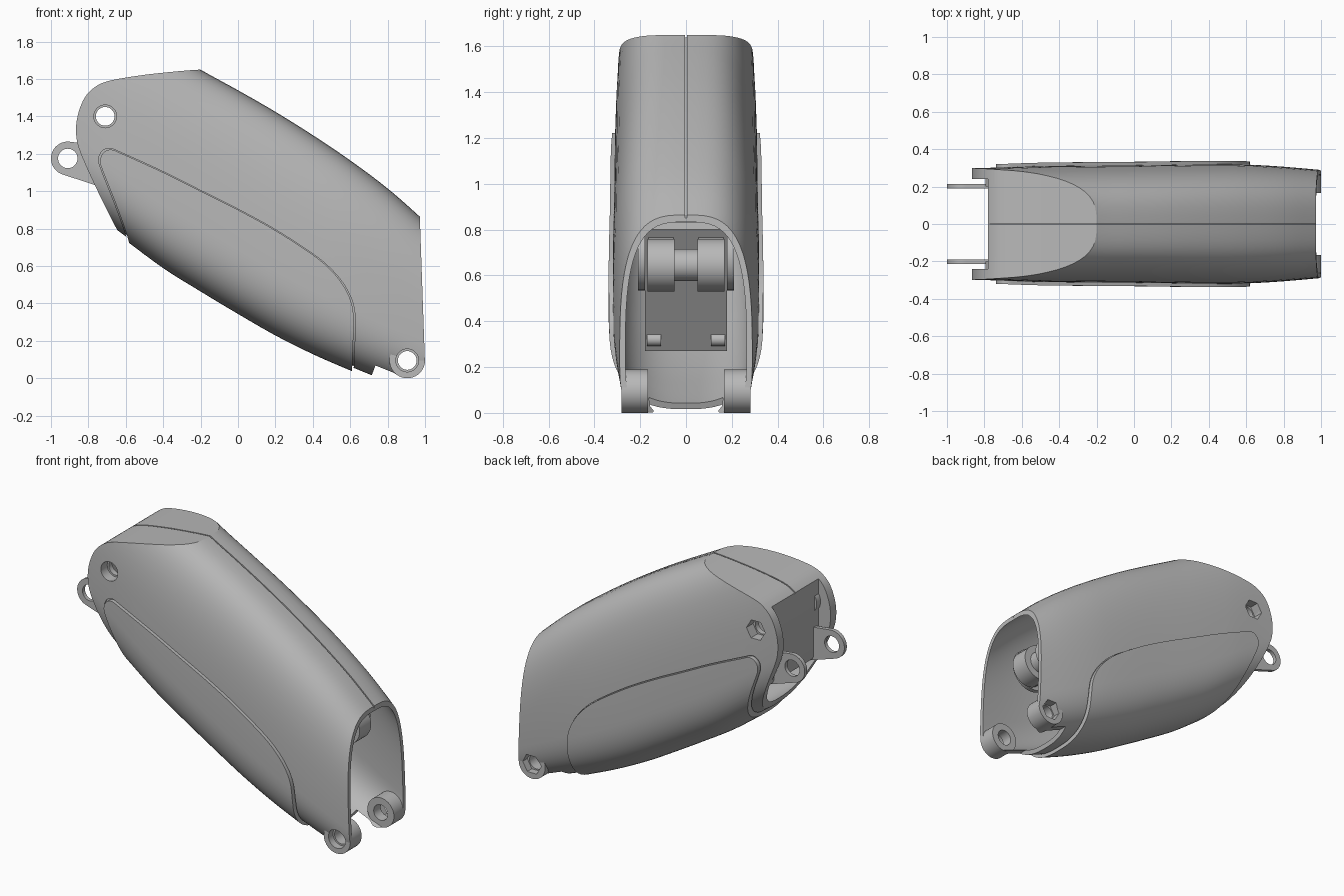
import bpy, bmesh, math

if "Cube" in bpy.data.objects:
    bpy.data.objects.remove(bpy.data.objects["Cube"])

grey = bpy.data.materials.new("plain grey")
grey.diffuse_color = (0.48, 0.48, 0.48, 1)
grey.use_nodes = True
grey.node_tree.nodes["Principled BSDF"].inputs["Base Color"].default_value = grey.diffuse_color

# Curves along x: crest, underside and half width of the limb cover
TOP = [(-1.1, 2.17), (-0.2, 1.65), (0, 1.54), (0.2, 1.425), (0.4, 1.30),
       (0.6, 1.165), (0.8, 1.015), (0.97, 0.866), (1.1, 0.745)]
BOTTOM = [(-1.1, 1.12), (-0.65, 0.795), (-0.4, 0.61), (-0.2, 0.485), (0, 0.365),
          (0.2, 0.25), (0.4, 0.15), (0.6, 0.063), (0.71, 0.018), (1.1, -0.13)]
WIDTH = [(-1.1, 0.295), (-0.8, 0.30), (-0.5, 0.31), (0, 0.315), (0.5, 0.32),
         (0.75, 0.31), (1.1, 0.28)]


def curve(pts, x):
    """Smooth interpolation through (x, value) points."""
    def slope(i):
        a, b = pts[max(i - 1, 0)], pts[min(i + 1, len(pts) - 1)]
        return (b[1] - a[1]) / (b[0] - a[0])
    i = 0
    while i < len(pts) - 2 and x > pts[i + 1][0]:
        i += 1
    (x0, a), (x1, b) = pts[i], pts[i + 1]
    h = x1 - x0
    t = (x - x0) / h
    return ((2*t**3 - 3*t*t + 1) * a + (t**3 - 2*t*t + t) * h * slope(i)
            + (3*t*t - 2*t**3) * b + (t**3 - t*t) * h * slope(i + 1))


def make(name, bm):
    bmesh.ops.recalc_face_normals(bm, faces=bm.faces[:])
    me = bpy.data.meshes.new(name)
    bm.to_mesh(me)
    bm.free()
    me.materials.append(grey)
    ob = bpy.data.objects.new(name, me)
    bpy.context.collection.objects.link(ob)
    return ob


def loft(name, off, nx=56, ns=72):
    """Solid limb shape, grown or shrunk by off."""
    bm = bmesh.new()
    rings = []
    for i in range(nx + 1):
        x = -1.1 + 2.2 * i / nx
        zt, zb = curve(TOP, x) + 1.2 * off, curve(BOTTOM, x) - 1.2 * off
        w, zc = curve(WIDTH, x) + off, zb + 0.31 * (zt - zb)
        ring = []
        for k in range(ns):
            a = 2 * math.pi * (k + 0.5) / ns
            c, s = math.cos(a), math.sin(a)
            n, h = (3.2, zt - zc) if s > 0 else (2.6, zc - zb)
            y = math.copysign(abs(c) ** (2 / n), c) * w
            z = zc + math.copysign(abs(s) ** (2 / n), s) * h
            ring.append(bm.verts.new((x, y, z)))
        rings.append(ring)
    for r, q in zip(rings, rings[1:]):
        for k in range(ns):
            j = (k + 1) % ns
            bm.faces.new((r[k], r[j], q[j], q[k]))
    bm.faces.new(rings[0])
    bm.faces.new(rings[-1])
    return make(name, bm)


def prism(name, pts, y0, y1):
    """Side-view outline extruded across y."""
    bm = bmesh.new()
    a = [bm.verts.new((x, y0, z)) for x, z in pts]
    b = [bm.verts.new((x, y1, z)) for x, z in pts]
    bm.faces.new(a)
    bm.faces.new(b)
    for i in range(len(pts)):
        j = (i + 1) % len(pts)
        bm.faces.new((a[i], a[j], b[j], b[i]))
    return make(name, bm)


def arc(cx, cz, r, a0, a1, n):
    return [(cx + r * math.cos(math.radians(a0 + (a1 - a0) * i / n)),
             cz + r * math.sin(math.radians(a0 + (a1 - a0) * i / n))) for i in range(n + 1)]


def rod(name, c, r, y0, y1, n=40):
    return prism(name, arc(c[0], c[1], r, 0, 360, n)[:-1], y0, y1)


def rounded(pts, n=5):
    """Open smooth path through the points."""
    out = []
    for i in range(len(pts) - 1):
        p = [pts[max(i - 1, 0)], pts[i], pts[i + 1], pts[min(i + 2, len(pts) - 1)]]
        for k in range(n):
            t = k / n
            out.append(tuple(0.5 * (2*p[1][d] + (p[2][d] - p[0][d]) * t
                       + (2*p[0][d] - 5*p[1][d] + 4*p[2][d] - p[3][d]) * t*t
                       + (3*p[1][d] - p[0][d] - 3*p[2][d] + p[3][d]) * t**3) for d in (0, 1)))
    return out + [pts[-1]]


def boolean(ob, op, tool, keep=False):
    m = ob.modifiers.new("cut", 'BOOLEAN')
    m.operation, m.object, m.solver = op, tool, 'EXACT'
    bpy.context.view_layer.objects.active = ob
    bpy.ops.object.modifier_apply(modifier=m.name)
    if not keep:
        bpy.data.objects.remove(tool, do_unlink=True)
    return ob


# Main cover: limb shape trimmed to the side outline
LUG, PIVOT = (0.905, 0.095), (-0.71, 1.4)
crown = [(-0.2, 1.65), (-0.3, 1.643), (-0.5, 1.622), (-0.68, 1.592), (-0.76, 1.56),
         (-0.82, 1.5), (-0.858, 1.4), (-0.865, 1.3), (-0.84, 1.2), (-0.75, 1.0), (-0.65, 0.8)]
outline = ([(0.7, -0.2), (0.713, 0.01), (0.735, 0.068), (0.83, 0.03)]
           + arc(*LUG, 0.094, 240, 362, 16)
           + [(0.972, 0.866), (0.965, 1.1), (0.9, 1.6), (0.2, 1.67)]
           + rounded(crown) + [(-0.6, 0.7), (0, -0.2)])
cover = loft("cover", 0)
boolean(cover, 'INTERSECT', prism("trim", outline, -0.6, 0.6))

# Recess with a narrow gap around the side panel
edge = rounded([(-0.575, 0.70), (-0.605, 0.80), (-0.66, 0.95), (-0.72, 1.10), (-0.737, 1.16),
                (-0.72, 1.205), (-0.68, 1.222), (-0.62, 1.20), (-0.4, 1.10), (-0.2, 1.0),
                (0, 0.90), (0.2, 0.79), (0.4, 0.66), (0.5, 0.575), (0.57, 0.485),
                (0.61, 0.39), (0.62, 0.28), (0.615, 0.18), (0.605, -0.1)])
edge += [(0.3, -0.2), (-0.3, -0.2)]
wide = [(-0.06 + (x + 0.06) * 1.012, 0.6 + (z - 0.6) * 1.012) for x, z in edge]
recess = boolean(loft("recess", 0.05), 'INTERSECT', prism("trim", wide, -0.6, 0.6))
boolean(recess, 'DIFFERENCE', loft("core", -0.009))
boolean(cover, 'DIFFERENCE', recess)

# Hollow inside, open at both ends, with a slot at the upper joint
inside = loft("inside", -0.025)
boolean(inside, 'INTERSECT', prism("trim", [
    (-0.77, 1.505), (-0.7, 1.545), (-0.5, 1.582), (-0.2, 1.61), (0.3, 1.63),
    (1.05, 1.6), (1.05, -0.3), (-0.77, -0.3)], -0.5, 0.5))
boolean(cover, 'DIFFERENCE', inside)
boolean(cover, 'DIFFERENCE', prism("slot", [(-0.78, 0.5), (-0.78, 1.8), (-1.2, 1.8), (-1.2, 0.5)],
                                   -0.24, 0.24))

# Centre seam groove along crown and crest
ridge = [(-0.79, 1.548), (-0.76, 1.56), (-0.68, 1.592), (-0.5, 1.622), (-0.3, 1.643), (-0.2, 1.65)]
ridge += [(x / 20, curve(TOP, x / 20)) for x in range(-3, 21)]
boolean(cover, 'DIFFERENCE', prism("seam", [(x, z - 0.012) for x, z in ridge]
                                   + [(x, z + 0.05) for x, z in reversed(ridge)], -0.004, 0.004))

# Raised panel wrapping round the underside
panel = boolean(loft("side_panel", 0.018), 'INTERSECT', prism("trim", edge, -0.6, 0.6))
boolean(panel, 'DIFFERENCE', loft("core", -0.014))

# Joint lugs and pivot bosses
joints = [cover]
for s, side in ((1, "back"), (-1, "front")):
    joints.append(rod("lower_lug_" + side, LUG, 0.095, s * 0.165, s * 0.281))
    joints.append(rod("upper_boss_" + side, PIVOT, 0.085, s * 0.2, s * 0.29))
# Bolt holes: round pockets in front, hexagonal pockets behind
for c in (LUG, PIVOT):
    drills = [rod("drill", c, 0.05, -0.6, 0.6), rod("pocket", c, 0.061, -0.6, -0.235),
              rod("hex_pocket", c, 0.066, 0.235, 0.6, 6)]
    for ob in joints:
        if ob is cover or ("lug" in ob.name) == (c is LUG):
            for d in drills:
                boolean(ob, 'DIFFERENCE', d, keep=True)
    for d in drills:
        bpy.data.objects.remove(d, do_unlink=True)

# Link arms with eyelets at the upper end
EYE, PIN = (-0.91, 1.175), (-0.72, 1.1)
for s, side in ((1, "back"), (-1, "front")):
    arm = prism("link_arm_" + side, arc(*EYE, 0.09, 83, 250, 24) + [(-0.45, 0.93), (-0.45, 1.21)],
                s * 0.19, s * 0.215)
    boss = rod("arm_boss_" + side, PIN, 0.06, s * 0.15, s * 0.195)
    boolean(arm, 'DIFFERENCE', rod("drill", EYE, 0.052, -0.5, 0.5))
    boolean(boss, 'DIFFERENCE', rod("drill", PIN, 0.03, -0.18, 0.18))
rod("arm_crossbar", (-0.52, 1.08), 0.05, -0.288, 0.288)

# Inner bulkhead with a clevis hub facing the lower opening
HUB = (0.72, 0.645)
prism("bulkhead", [(0.35, 0.27), (0.70, 0.80), (0.66, 0.83), (0.31, 0.30)], -0.18, 0.18)
rod("hub_axle", HUB, 0.07, -0.06, 0.06)
for s, side in ((1, "back"), (-1, "front")):
    rod("hub_" + side, HUB, 0.115, s * 0.05, s * 0.168)
    prism("hub_arm_" + side, [(0.56, 0.62), (0.66, 0.77), (0.76, 0.75), (0.67, 0.54)],
          s * 0.055, s * 0.163)
    rod("hub_flange_" + side, (0.66, 0.675), 0.14, s * 0.18, s * 0.21)
    rod("bulkhead_pin_" + side, (0.38, 0.32), 0.028, s * 0.11, s * 0.17, 20)

# Smooth shading with crisp edges
for ob in bpy.context.collection.objects:
    bpy.ops.object.select_all(action='DESELECT')
    ob.select_set(True)
    bpy.context.view_layer.objects.active = ob
    bpy.ops.object.shade_smooth_by_angle(angle=math.radians(30))
